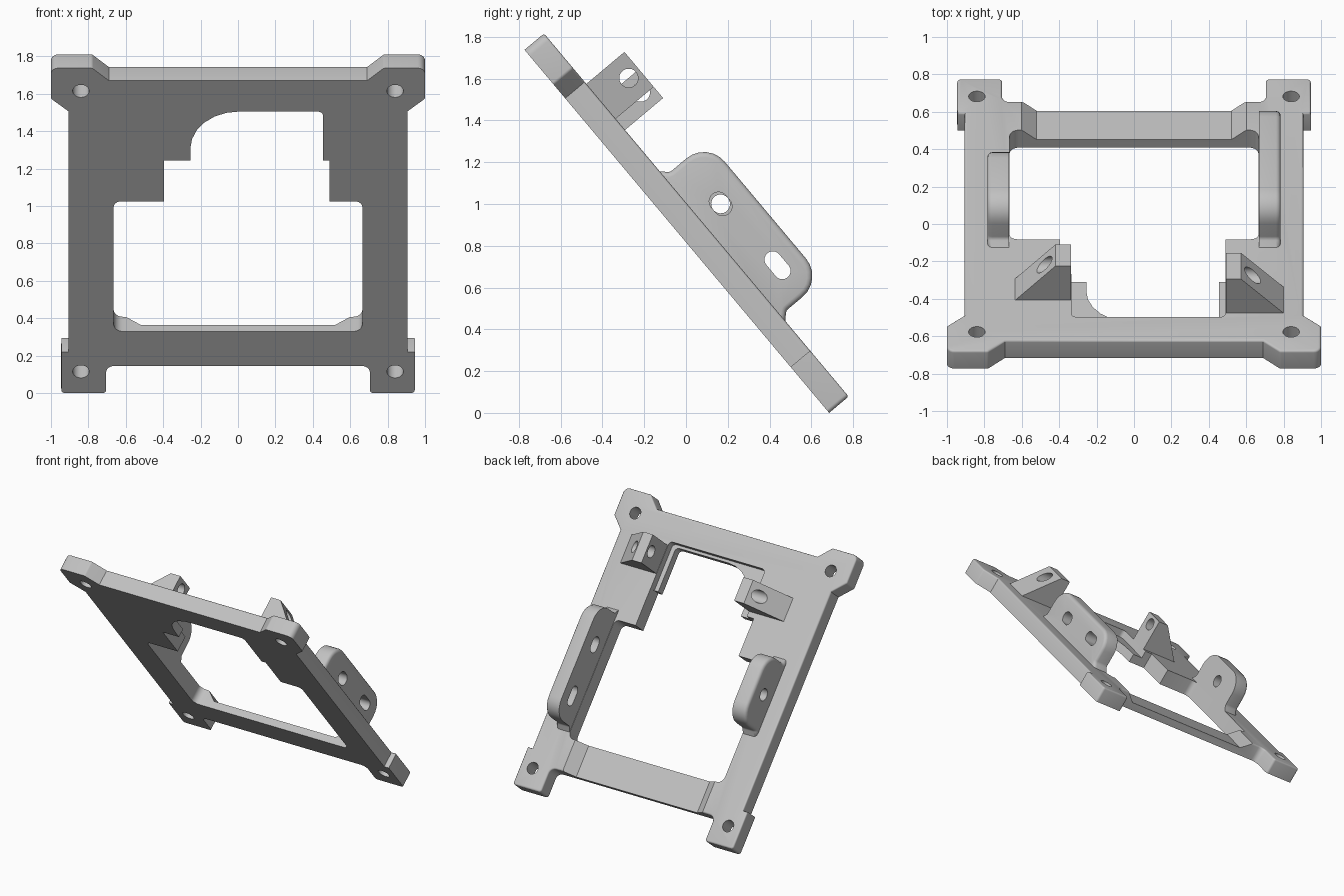
import bpy, bmesh, math
from mathutils import Vector

cube = bpy.data.objects.get("Cube")
if cube:
    bpy.data.objects.remove(cube, do_unlink=True)

TILT = math.radians(50)
C, S = math.cos(TILT), math.sin(TILT)
THICK = 0.122

grey = bpy.data.materials.new("light_grey")
grey.use_nodes = True
grey.diffuse_color = (0.53, 0.53, 0.53, 1)
grey.node_tree.nodes["Principled BSDF"].inputs["Base Color"].default_value = (0.53, 0.53, 0.53, 1)


def place(x, v, w):
    """Frame coordinates: x across, v up the slope, w out of the back."""
    return Vector((x, 0.685 - C * v + S * w, S * v + C * w))


def rounded(points, steps=6):
    """Round every (a, b, radius) corner of a closed outline."""
    out = []
    for i, p in enumerate(points):
        here = Vector(p[:2])
        if len(p) == 2:
            out.append(here)
            continue
        d0 = (Vector(points[i - 1][:2]) - here).normalized()
        d1 = (Vector(points[(i + 1) % len(points)][:2]) - here).normalized()
        half = d0.angle(d1) / 2
        centre = here + (d0 + d1).normalized() * (p[2] / math.sin(half))
        a = here + d0 * (p[2] / math.tan(half)) - centre
        b = here + d1 * (p[2] / math.tan(half)) - centre
        sweep = a.angle(b)
        for k in range(steps + 1):
            t = k / steps
            out.append(centre + (a * math.sin((1 - t) * sweep) + b * math.sin(t * sweep)) / math.sin(sweep))
    return out


def circle(a, b, r, stretch=0, n=28):
    """Circle, or a slot when stretched along its first axis."""
    pts = []
    for k in range(n):
        t = math.tau * (k + 0.5) / n
        shift = math.copysign(stretch, math.cos(t)) if stretch else 0
        pts.append(Vector((a + shift + r * math.cos(t), b + r * math.sin(t))))
    return pts


def prism(name, outline, axis, lo, hi, bevel_lo=0, bevel_hi=0):
    """Extrude an outline along w (x,v), v (x,w) or x (v,w)."""
    order = {"w": lambda a, b, h: place(a, b, h),
             "v": lambda a, b, h: place(a, h, b),
             "x": lambda a, b, h: place(h, a, b)}[axis]
    bm = bmesh.new()
    low = [bm.verts.new(order(p[0], p[1], lo)) for p in outline]
    high = [bm.verts.new(order(p[0], p[1], hi)) for p in outline]
    caps = [bm.faces.new(low), bm.faces.new(high)]
    for i in range(len(low)):
        bm.faces.new((low[i - 1], low[i], high[i], high[i - 1]))
    bmesh.ops.recalc_face_normals(bm, faces=bm.faces)
    for cap, size in zip(caps, (bevel_lo, bevel_hi)):
        if size:
            bmesh.ops.bevel(bm, geom=list(cap.edges), offset=size, offset_type='OFFSET',
                            segments=3, profile=0.5, affect='EDGES')
    mesh = bpy.data.meshes.new(name)
    bm.to_mesh(mesh)
    bm.free()
    obj = bpy.data.objects.new(name, mesh)
    bpy.context.collection.objects.link(obj)
    mesh.materials.append(grey)
    return obj


def cut(target, *cutters):
    """Subtract the cutters, then remove them."""
    for c in cutters:
        c.hide_render = True
        mod = target.modifiers.new("cut", 'BOOLEAN')
        mod.operation, mod.solver, mod.object = 'DIFFERENCE', 'EXACT', c
        bpy.context.view_layer.objects.active = target
        bpy.ops.object.modifier_apply(modifier=mod.name)
        bpy.data.objects.remove(c, do_unlink=True)


def smooth(obj):
    bpy.ops.object.select_all(action='DESELECT')
    obj.select_set(True)
    bpy.context.view_layer.objects.active = obj
    bpy.ops.object.shade_smooth_by_angle(angle=math.radians(32))


# Frame plate with four corner lugs
half = [(0.705, 0.19, 0.045), (0.705, 0, 0.02), (0.945, 0, 0.02), (0.945, 0.287), (0.905, 0.287),
        (0.905, 1.965), (1.0, 2.055, 0.02), (1.0, 2.268, 0.04), (0.78, 2.268, 0.02), (0.69, 2.18)]
outline = half + [(-p[0],) + p[1:] for p in reversed(half)]
frame = prism("frame", rounded(outline), "w", 0, THICK, bevel_hi=0.012)

# Stepped window with one large rounded corner
window = [(-0.665, 0.43, 0.05), (0.665, 0.43, 0.05), (0.665, 1.338, 0.04), (0.49, 1.338),
          (0.49, 1.625), (0.455, 1.625), (0.455, 1.965, 0.03), (-0.255, 1.965, 0.26),
          (-0.255, 1.625), (-0.395, 1.625), (-0.395, 1.338), (-0.665, 1.338, 0.04)]
cut(frame, prism("window_cutter", rounded(window), "w", -0.1, 0.3))

# Ledge around the upper window, and the thinner lower bar
ledge = [(-0.335, 1.3), (0.489, 1.3), (0.489, 1.985, 0.03), (-0.335, 1.985, 0.03)]
cut(frame, prism("ledge_cutter", rounded(ledge), "w", 0.065, 0.3))
dip = [(-0.52, 0.055), (0.52, 0.055), (0.61, 0.13), (0.61, 0.3), (-0.61, 0.3), (-0.61, 0.13)]
cut(frame, prism("bar_cutter", dip, "v", 0.1, 0.6))

# Screw holes in the lugs
for x in (-0.84, 0.84):
    for v in (0.15, 2.108):
        cut(frame, prism("hole_cutter", circle(x, v, 0.044), "w", -0.1, 0.3))
smooth(frame)


def ear(name, side, low, holes):
    """Upright side tab with rounded corners, flared foot and holes."""
    top, foot, high = 0.39, THICK, 1.372
    profile = [(low - 0.035, 0.03), (low - 0.035, foot), (low, foot + 0.035, 0.03), (low, top, 0.13),
               (high, top, 0.13), (high, foot + 0.035, 0.03), (high + 0.035, foot), (high + 0.035, 0.03)]
    # Keep the foot inside the rail below the window step
    profile[0], profile[-1] = (low - 0.035, 0.06), (high + 0.035, 0.06)
    inner, outer = side * 0.667, side * 0.784
    tab = prism(name, rounded(profile), "x", min(inner, outer), max(inner, outer),
                bevel_lo=0.025 if side < 0 else 0, bevel_hi=0.025 if side > 0 else 0)
    for v, w, r, stretch in holes:
        cut(tab, prism("slot_cutter", circle(v, w, r, stretch), "x", side * 0.5, side))
    smooth(tab)


ear("left_ear", 1, 0.507, [(1.1, 0.245, 0.045, 0.015), (0.70, 0.265, 0.04, 0.035)])
ear("right_ear", -1, 0.85, [(1.1, 0.245, 0.045, 0)])


def bracket(name, tip_in, tip_out, base, low, high):
    """Sloped gusset with a flat tip and a cross hole."""
    profile = [(tip_in, 0.07), (tip_in, 0.36), (tip_out, 0.36), (base, THICK), (base, 0.07)]
    block = prism(name, profile, "v", low, high)
    mid = (low + high) / 2
    cut(block, prism("bore_cutter", circle(mid, 0.295, 0.045), "x", tip_in * 0.5, base * 1.1))
    smooth(block)


bracket("left_bracket", 0.491, 0.572, 0.80, 1.735, 1.953)
bracket("right_bracket", -0.337, -0.42, -0.635, 1.665, 1.845)
